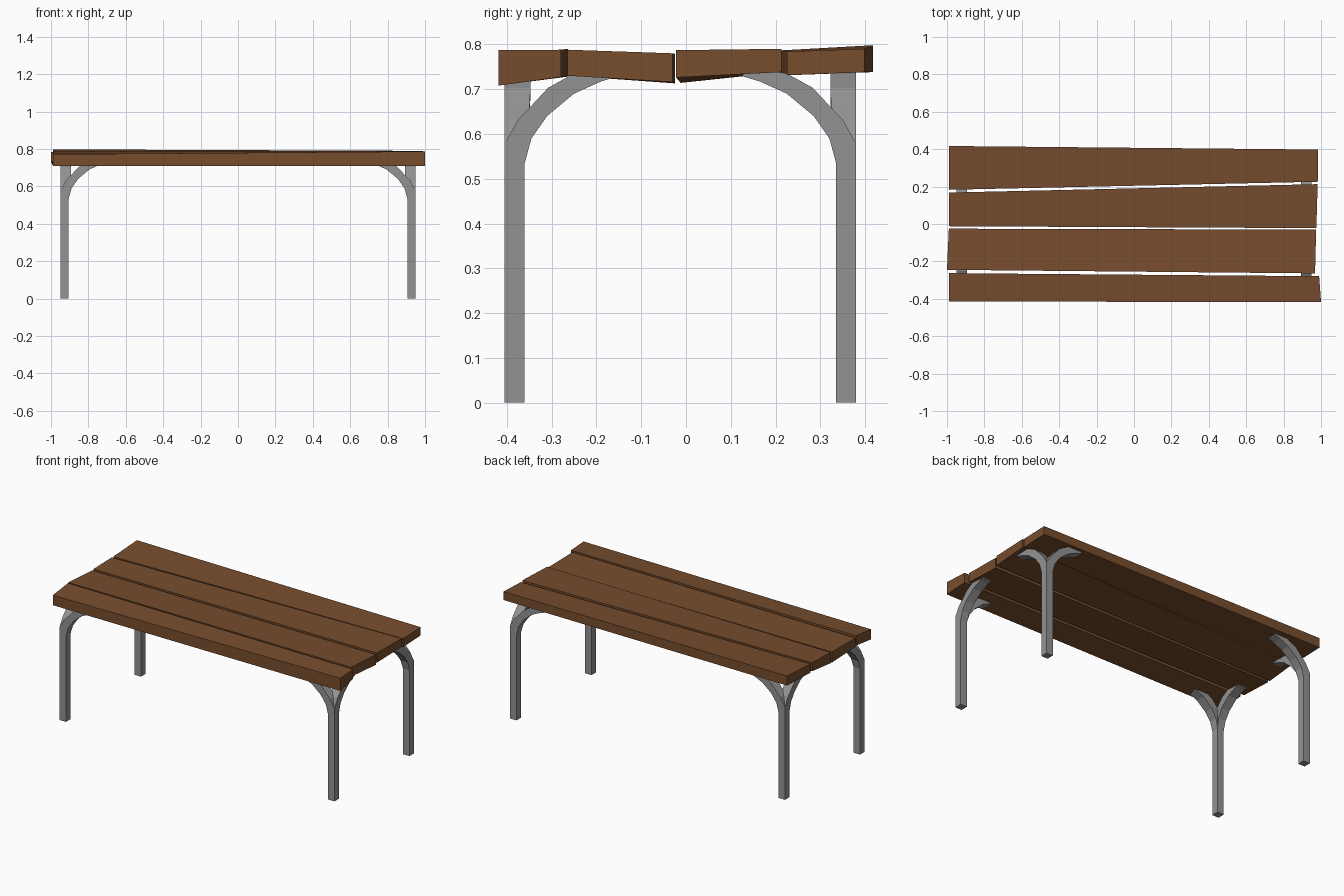
import bpy, bmesh

if "Cube" in bpy.data.objects:
    bpy.data.objects.remove(bpy.data.objects["Cube"])


def material(name, rgb):
    m = bpy.data.materials.new(name)
    m.diffuse_color = (*rgb, 1)
    m.use_nodes = True
    m.node_tree.nodes["Principled BSDF"].inputs["Base Color"].default_value = m.diffuse_color
    return m


WOOD = material("brown wood", (0.185, 0.074, 0.027))
METAL = material("grey metal", (0.29, 0.29, 0.29))


def loft(bm, rings):
    """Skin a list of four-point rings and cap both ends."""
    vs = [[bm.verts.new(p) for p in r] for r in rings]
    for a, b in zip(vs, vs[1:]):
        for i in range(4):
            j = (i + 1) % 4
            bm.faces.new((a[i], a[j], b[j], b[i]))
    bm.faces.new(vs[0][::-1])
    bm.faces.new(vs[-1])


def finish(bm, name, mat):
    bmesh.ops.recalc_face_normals(bm, faces=bm.faces)
    me = bpy.data.meshes.new(name)
    bm.to_mesh(me)
    bm.free()
    me.materials.append(mat)
    bpy.context.collection.objects.link(bpy.data.objects.new(name, me))


# Crooked planks: per end (x front, x back, y front, y back,
# z front bottom, z front top, z back bottom, z back top)
planks = [
    ((-0.99, -0.99, -0.414, -0.263, 0.71, 0.772, 0.728, 0.79),
     (1.0, 0.99, -0.418, -0.279, 0.708, 0.787, 0.727, 0.788)),
    ((-1.0, -0.99, -0.245, -0.025, 0.730, 0.785, 0.713, 0.779),
     (0.968, 0.974, -0.264, -0.03, 0.730, 0.788, 0.716, 0.780)),
    ((-0.99, -0.99, -0.012, 0.168, 0.714, 0.782, 0.733, 0.786),
     (0.975, 0.982, -0.022, 0.213, 0.726, 0.787, 0.738, 0.790)),
    ((-0.99, -0.99, 0.183, 0.417, 0.731, 0.785, 0.738, 0.798),
     (0.983, 0.983, 0.226, 0.398, 0.731, 0.784, 0.738, 0.790)),
]
for k, ends in enumerate(planks):
    bm = bmesh.new()
    loft(bm, [[(xf, yf, fb), (xf, yf, ft), (xb, yb, bt), (xb, yb, bb)]
              for xf, xb, yf, yb, fb, ft, bb, bt in ends])
    finish(bm, f"tabletop_plank_{k + 1}", WOOD)

# Curved arm: (inner u, inner z, outer u, outer z, width), u from outer leg corner
T = 0.045
ARM = [
    (T, 0.53, 0, 0.53, T), (T, 0.535, 0, 0.578, T),
    (0.06, 0.59, 0.03, 0.632, 0.05), (0.095, 0.64, 0.06, 0.663, 0.056),
    (0.155, 0.69, 0.097, 0.703, 0.058), (0.215, 0.717, 0.155, 0.735, 0.058),
    (0.255, 0.729, 0.24, 0.75, 0.058),
]
for sx, side in ((-1, "left"), (1, "right")):
    for sy, end in ((-1, "front"), (1, "back")):
        cx, cy = sx * 0.95, (-0.405 if sy < 0 else 0.38)

        def at(u, v, z):
            return (cx - sx * u, cy - sy * v, z)

        bm = bmesh.new()
        # Straight square post
        loft(bm, [[at(0, 0, z), at(T, 0, z), at(T, T, z), at(0, T, z)]
                  for z in (0, 0.53)])
        # One arm along the length, one across
        loft(bm, [[at(ui, 0, zi), at(ui, w, zi), at(uo, w, zo), at(uo, 0, zo)]
                  for ui, zi, uo, zo, w in ARM])
        loft(bm, [[at(0, ui, zi), at(w, ui, zi), at(w, uo, zo), at(0, uo, zo)]
                  for ui, zi, uo, zo, w in ARM])
        finish(bm, f"{end}_{side}_leg", METAL)
